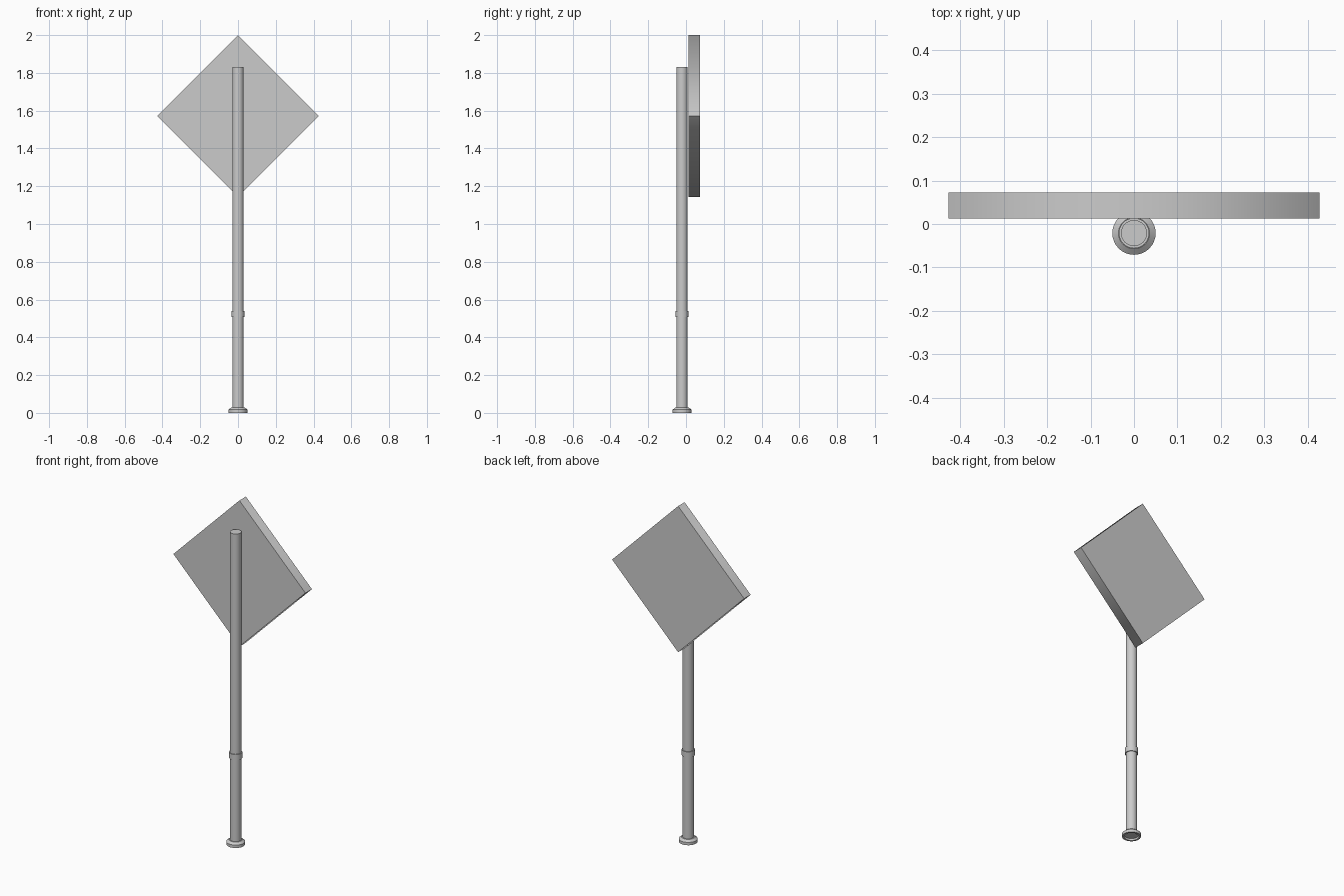
import bpy, bmesh, math

cube = bpy.data.objects.get("Cube")
if cube:
    bpy.data.objects.remove(cube, do_unlink=True)

grey = bpy.data.materials.new("light_grey")
grey.use_nodes = True
grey.diffuse_color = (0.6, 0.6, 0.6, 1)
grey.node_tree.nodes["Principled BSDF"].inputs["Base Color"].default_value = (0.6, 0.6, 0.6, 1)

POLE_Y = -0.021
SIDES = 32


def finish(bm, name):
    bmesh.ops.recalc_face_normals(bm, faces=bm.faces)
    mesh = bpy.data.meshes.new(name)
    bm.to_mesh(mesh)
    bm.free()
    mesh.materials.append(grey)
    obj = bpy.data.objects.new(name, mesh)
    bpy.context.collection.objects.link(obj)
    return obj


def lathe(name, profile):
    """Spin a (radius, height) profile around the pole axis."""
    bm = bmesh.new()
    verts = [bm.verts.new((r, 0, z)) for r, z in profile]
    edges = [bm.edges.new(pair) for pair in zip(verts, verts[1:])]
    bmesh.ops.spin(bm, geom=verts + edges, cent=(0, 0, 0), axis=(0, 0, 1),
                   angle=math.tau, steps=SIDES, use_duplicate=False)
    bmesh.ops.remove_doubles(bm, verts=bm.verts, dist=0.0001)
    obj = finish(bm, name)
    obj.location.y = POLE_Y
    bpy.ops.object.select_all(action='DESELECT')
    obj.select_set(True)
    bpy.context.view_layer.objects.active = obj
    bpy.ops.object.shade_smooth_by_angle(angle=math.radians(30))
    return obj


# Upright pole, collar and foot flange
lathe("pole", [(0, 0.008), (0.03, 0.008), (0.03, 1.83), (0, 1.83)])
lathe("collar", [(0.029, 0.507), (0.035, 0.507), (0.035, 0.54), (0.029, 0.54)])
lathe("base_flange", [(0.029, 0.01), (0.038, 0.01), (0.04, 0), (0.05, 0),
                      (0.05, 0.017), (0.036, 0.028), (0.029, 0.028)])

# Diamond sign panel
bm = bmesh.new()
half, mid, front, back = 0.428, 1.572, 0.013, 0.073
corners = [(0, half), (half, 0), (0, -half), (-half, 0)]
face = bm.faces.new([bm.verts.new((x, front, mid + z)) for x, z in corners])
ext = bmesh.ops.extrude_face_region(bm, geom=[face], use_keep_orig=True)
moved = [v for v in ext["geom"] if isinstance(v, bmesh.types.BMVert)]
bmesh.ops.translate(bm, verts=moved, vec=(0, back - front, 0))
# Rim shading flows over the top and bottom corners only
for f in bm.faces:
    f.smooth = True
for e in bm.edges:
    e.smooth = all(abs(v.co.x) < 0.01 for v in e.verts)
finish(bm, "sign_panel")
